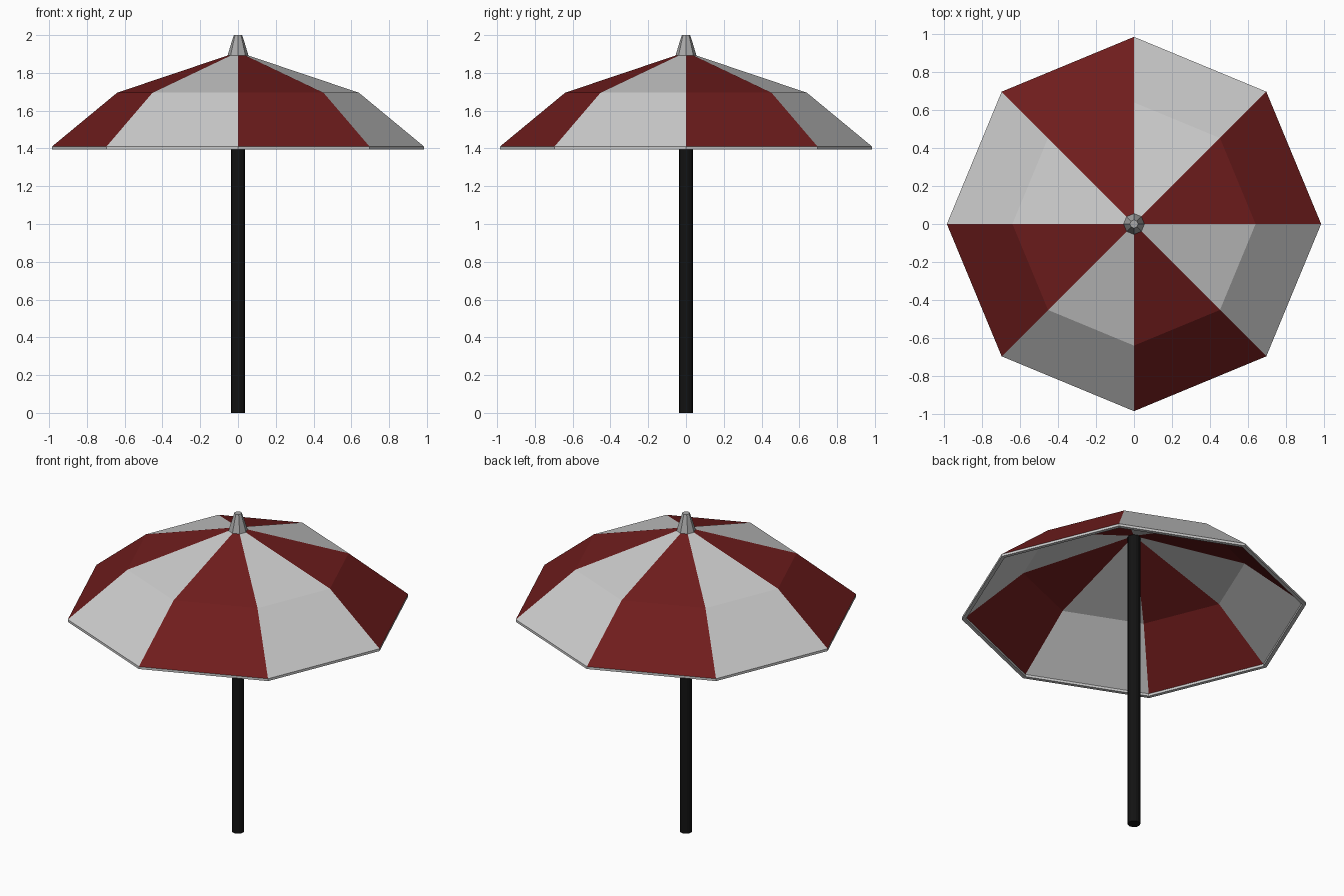
import bpy, bmesh
from math import cos, sin, pi

if "Cube" in bpy.data.objects:
    bpy.data.objects.remove(bpy.data.objects["Cube"])


def material(name, rgb):
    m = bpy.data.materials.new(name)
    m.diffuse_color = (*rgb, 1)
    m.use_nodes = True
    m.node_tree.nodes["Principled BSDF"].inputs["Base Color"].default_value = m.diffuse_color
    return m


RED = material("red_cloth", (0.16, 0.012, 0.012))
WHITE = material("white_cloth", (0.8, 0.8, 0.8))
BLACK = material("black_pole", (0.006, 0.006, 0.006))
GREY = material("grey_metal", (0.4, 0.4, 0.4))


def lathe(name, profile, sides, mats, pick=lambda row, k: 0, closed=False, caps=False):
    """Flat-sided revolve of an (r, z) profile; pick chooses the material slot."""
    bm = bmesh.new()
    rings = [[bm.verts.new((r * cos(2 * pi * k / sides), r * sin(2 * pi * k / sides), z))
              for k in range(sides)] for r, z in profile]
    rows = len(rings) if closed else len(rings) - 1
    for i in range(rows):
        a, b = rings[i], rings[(i + 1) % len(rings)]
        for k in range(sides):
            n = (k + 1) % sides
            f = bm.faces.new((a[k], a[n], b[n], b[k]))
            f.material_index = pick(i, k)
    if caps:
        bm.faces.new(rings[0])
        bm.faces.new(rings[-1])
    bmesh.ops.recalc_face_normals(bm, faces=bm.faces)
    me = bpy.data.meshes.new(name)
    bm.to_mesh(me)
    bm.free()
    for m in mats:
        me.materials.append(m)
    ob = bpy.data.objects.new(name, me)
    bpy.context.collection.objects.link(ob)
    return ob


# Canopy: outer skin, top hole, inner skin, alternating panels
lathe("canopy",
      [(0.985, 1.41), (0.64, 1.695), (0.04, 1.897), (0.04, 1.882), (0.633, 1.682), (0.962, 1.41)],
      8, [RED, WHITE], lambda row, k: k % 2, closed=True)

# Hem band around the canopy edge
lathe("canopy_rim", [(0.985, 1.41), (0.985, 1.395), (0.962, 1.395), (0.962, 1.41)],
      8, [WHITE], closed=True)

# Pole
pole = lathe("pole", [(0.036, 0), (0.036, 1.89)], 16, [BLACK], caps=True)

# Finial on top
lathe("finial", [(0.055, 1.893), (0.038, 1.95), (0.022, 2.0)], 8, [GREY], caps=True)
